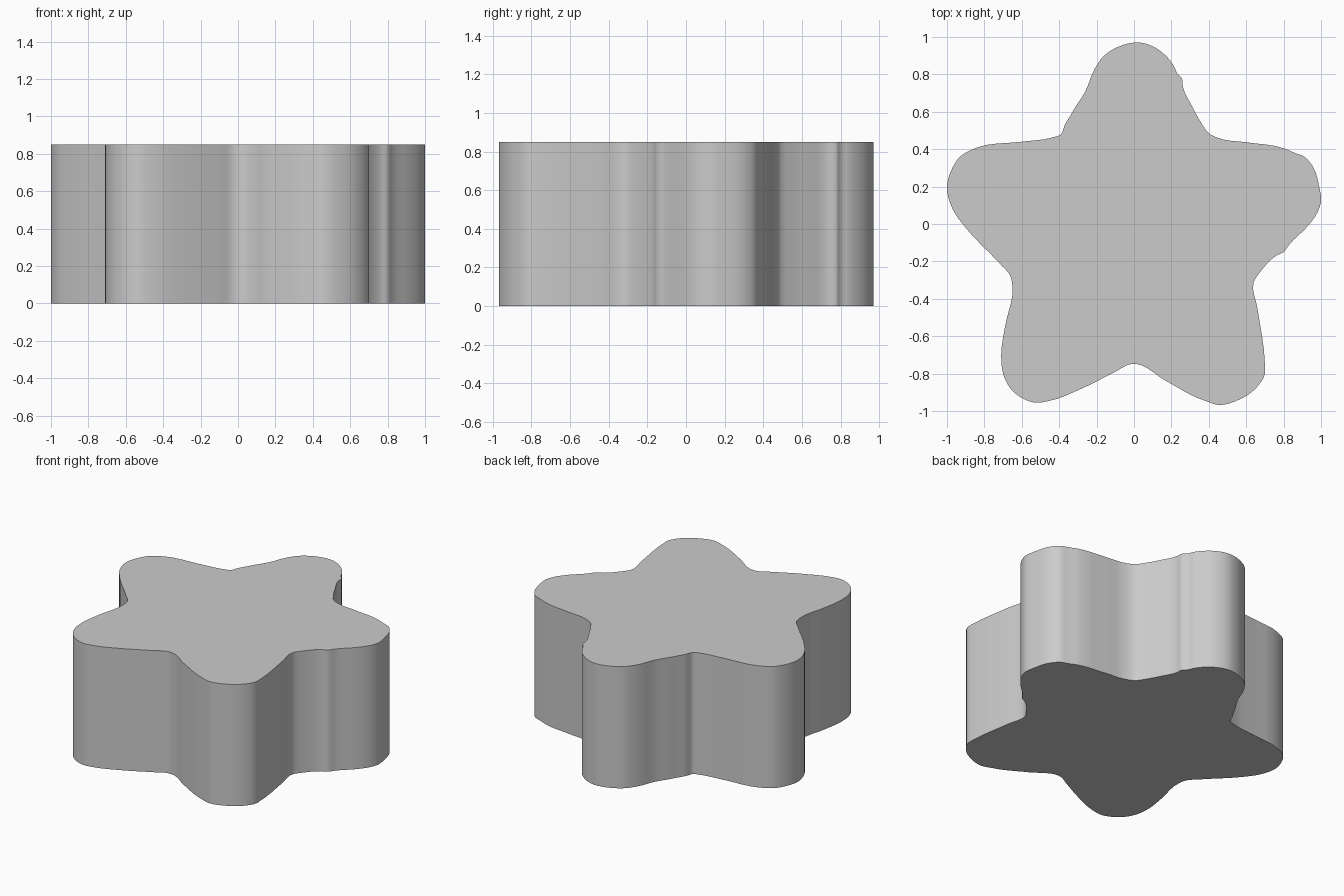
import bpy, bmesh, math
from mathutils import Vector

if "Cube" in bpy.data.objects:
    bpy.data.objects.remove(bpy.data.objects["Cube"])

HEIGHT = 0.85

# Star outline, clockwise from the top lobe, including the small nicks
outline = [
    (0.03, 0.97), (0.10, 0.95), (0.17, 0.90), (0.21, 0.85), (0.235, 0.80), (0.255, 0.78),
    (0.262, 0.73), (0.31, 0.63), (0.36, 0.54), (0.40, 0.485), (0.45, 0.46), (0.60, 0.437),
    (0.80, 0.405), (0.86, 0.38), (0.91, 0.36), (0.96, 0.30), (0.99, 0.20), (1.0, 0.12),
    (0.98, 0.06), (0.93, -0.01), (0.83, -0.11), (0.80, -0.15), (0.76, -0.17), (0.68, -0.25),
    (0.64, -0.31), (0.66, -0.45), (0.70, -0.75), (0.70, -0.80), (0.65, -0.88), (0.56, -0.94),
    (0.45, -0.967), (0.38, -0.945), (0.34, -0.93), (0.20, -0.855), (0.14, -0.82), (0.10, -0.79),
    (0.02, -0.75), (-0.02, -0.75), (-0.10, -0.79), (-0.28, -0.88), (-0.45, -0.945), (-0.53, -0.955),
    (-0.60, -0.93), (-0.66, -0.88), (-0.70, -0.80), (-0.71, -0.70), (-0.69, -0.55), (-0.65, -0.33),
    (-0.66, -0.28), (-0.72, -0.21), (-0.90, -0.02), (-0.97, 0.08), (-1.0, 0.20), (-0.98, 0.28),
    (-0.93, 0.36), (-0.85, 0.405), (-0.60, 0.44), (-0.44, 0.462), (-0.39, 0.48), (-0.37, 0.53),
    (-0.34, 0.58), (-0.32, 0.615), (-0.26, 0.71), (-0.21, 0.83), (-0.16, 0.90), (-0.09, 0.945),
    (-0.02, 0.967),
]


def smooth_loop(points, steps):
    """Closed Hermite curve through unevenly spaced points."""
    p = [Vector(q) for q in points]
    n = len(p)
    length = [(p[(i + 1) % n] - p[i]).length for i in range(n)]
    tangent = []
    for i in range(n):
        a, b = length[i - 1], length[i]
        before, after = (p[i] - p[i - 1]) / a, (p[(i + 1) % n] - p[i]) / b
        tangent.append((before * b + after * a) / (a + b))
    result = []
    for i in range(n):
        j = (i + 1) % n
        for k in range(steps):
            t = k / steps
            result.append(p[i] * (2*t**3 - 3*t**2 + 1) + p[j] * (3*t**2 - 2*t**3)
                          + tangent[i] * length[i] * (t**3 - 2*t**2 + t)
                          + tangent[j] * length[i] * (t**3 - t**2))
    return result


# Extruded solid star
bm = bmesh.new()
base = bm.faces.new([bm.verts.new((v.x, v.y, 0)) for v in smooth_loop(outline, 4)])
top = bmesh.ops.extrude_face_region(bm, geom=[base], use_keep_orig=True)
bmesh.ops.translate(bm, vec=(0, 0, HEIGHT),
                    verts=[g for g in top["geom"] if isinstance(g, bmesh.types.BMVert)])
bmesh.ops.recalc_face_normals(bm, faces=bm.faces)
mesh = bpy.data.meshes.new("star_block")
bm.to_mesh(mesh)
bm.free()
star = bpy.data.objects.new("star_block", mesh)
bpy.context.collection.objects.link(star)

# Smooth walls with crisp rims
bpy.context.view_layer.objects.active = star
star.select_set(True)
bpy.ops.object.shade_smooth_by_angle(angle=math.radians(30))
